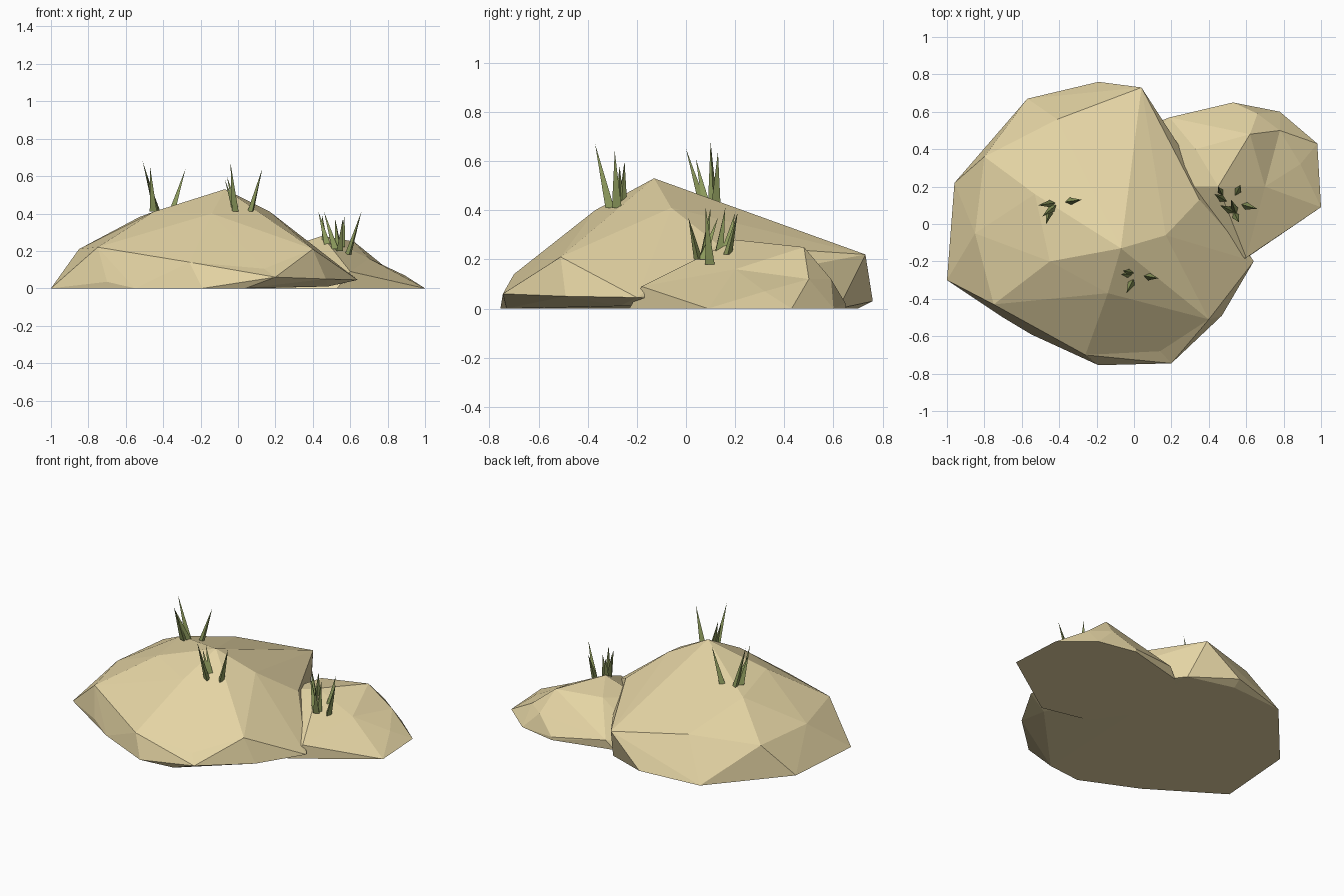
import bpy
import bmesh
from mathutils import Vector

default_cube = bpy.data.objects.get("Cube")
if default_cube:
    bpy.data.objects.remove(default_cube, do_unlink=True)


def make_material(name, colour):
    material = bpy.data.materials.new(name)
    material.use_nodes = True
    material.diffuse_color = colour
    material.node_tree.nodes["Principled BSDF"].inputs["Base Color"].default_value = colour
    return material


def finish_object(name, mesh_builder, material):
    mesh = bpy.data.meshes.new(name)
    bmesh.ops.recalc_face_normals(mesh_builder, faces=mesh_builder.faces)
    mesh_builder.to_mesh(mesh)
    mesh_builder.free()
    mesh.materials.append(material)
    new_object = bpy.data.objects.new(name, mesh)
    bpy.context.collection.objects.link(new_object)
    return new_object


def make_mound(name, corner_rings, dented_corners, dent_depth):
    """Faceted mound: the convex skin of its corners, with a few pressed in."""
    mound = bmesh.new()
    for ring in corner_rings:
        for corner in ring:
            mound.verts.new(corner)
    dents = [mound.verts.new(corner) for corner in dented_corners]
    result = bmesh.ops.convex_hull(mound, input=mound.verts)
    for corner in dents:
        corner.co.z -= dent_depth
    leftovers = set(result["geom_interior"]) | set(result["geom_unused"])
    loose = [item for item in leftovers if isinstance(item, bmesh.types.BMVert)]
    bmesh.ops.delete(mound, geom=loose, context="VERTS")
    return finish_object(name, mound, sand)


def make_tuft(name, blades, radius=0.02):
    """Grass tuft: slim three-sided spikes running from root to tip."""
    tuft = bmesh.new()
    for root, tip in blades:
        root, tip = Vector(root), Vector(tip)
        lean = (root - tip).to_2d()
        back = Vector((lean.x, lean.y, 0)).normalized()
        side = Vector((-back.y, back.x, 0))
        base = [tuft.verts.new(root + offset * radius)
                for offset in (back, side - back / 2, -side - back / 2)]
        point = tuft.verts.new(tip)
        tuft.faces.new(base)
        for index, corner in enumerate(base):
            tuft.faces.new((base[index - 1], corner, point))
    return finish_object(name, tuft, grass)


sand = make_material("sand", (0.78, 0.66, 0.37, 1))
grass = make_material("grass_green", (0.27, 0.33, 0.11, 1))

# Large mound: ground ring, low ring, shoulder ring and crown
large_ground = [
    (-1, -.3, 0), (-.96, .22, 0), (-.57, .67, 0), (-.2, .7, 0), (.1, .62, 0),
    (.48, -.27, .01), (.04, -.73, 0), (-.19, -.755, 0), (-.55, -.59, 0),
]
large_low = [
    (-.19, .76, .03), (.64, -.2, .045), (.47, -.49, .05), (.2, -.745, .06),
    (-.7, -.5, .035),
]
large_shoulder = [
    (-.75, -.43, .22), (-.26, -.7, .14), (.4, -.51, .21), (.35, .13, .26),
    (.04, .73, .22), (-.41, .56, .255), (-.8, .36, .21), (-.85, -.05, .21),
]
large_crown = [
    (-.07, -.13, .53), (.17, -.06, .41), (-.14, -.37, .4), (-.45, -.2, .41),
    (-.53, .16, .38),
]
make_mound("large_mound", [large_ground, large_low, large_shoulder, large_crown],
           [(.14, -.68, .13)], dent_depth=.025)

# Small mound, running on into the side of the large one
small_ground = [
    (.53, -.23, 0), (.22, -.16, 0), (.02, .12, 0), (0, .39, 0), (.14, .55, 0),
    (.53, .65, 0), (.78, .6, 0), (.98, .43, 0), (1, .09, 0),
]
small_low = [(.19, .57, .06), (.53, .65, .02), (.66, .59, .12), (.6, -.18, .09)]
small_crown = [(.45, .2, .28), (.62, .48, .25), (.33, .4, .24), (.2, .2, .2)]
make_mound("small_mound", [small_ground, small_low, small_crown],
           [(.7, .2, .24), (.78, .5, .2), (.89, .32, .15)], dent_depth=.08)

# Grass tufts on both mounds
make_tuft("crown_tuft", [
    ((-.44, .11, .41), (-.51, .1, .68)),
    ((-.45, .07, .41), (-.47, 0, .65)),
    ((-.43, .09, .41), (-.49, .04, .61)),
    ((-.35, .12, .41), (-.28, .13, .64)),
])
make_tuft("front_tuft", [
    ((-.01, -.31, .41), (-.04, -.37, .67)),
    ((-.02, -.27, .41), (-.07, -.27, .58)),
    ((-.01, -.26, .41), (-.06, -.25, .6)),
    ((.07, -.28, .41), (.13, -.29, .64)),
])
make_tuft("side_tuft", [
    ((.48, .13, .23), (.43, .16, .41)),
    ((.47, .16, .23), (.45, .2, .39)),
    ((.52, .07, .21), (.46, .1, .41)),
    ((.54, .07, .2), (.52, .13, .37)),
    ((.55, .17, .22), (.57, .21, .39)),
    ((.54, .05, .2), (.56, .01, .37)),
    ((.59, .1, .18), (.66, .08, .41)),
])
